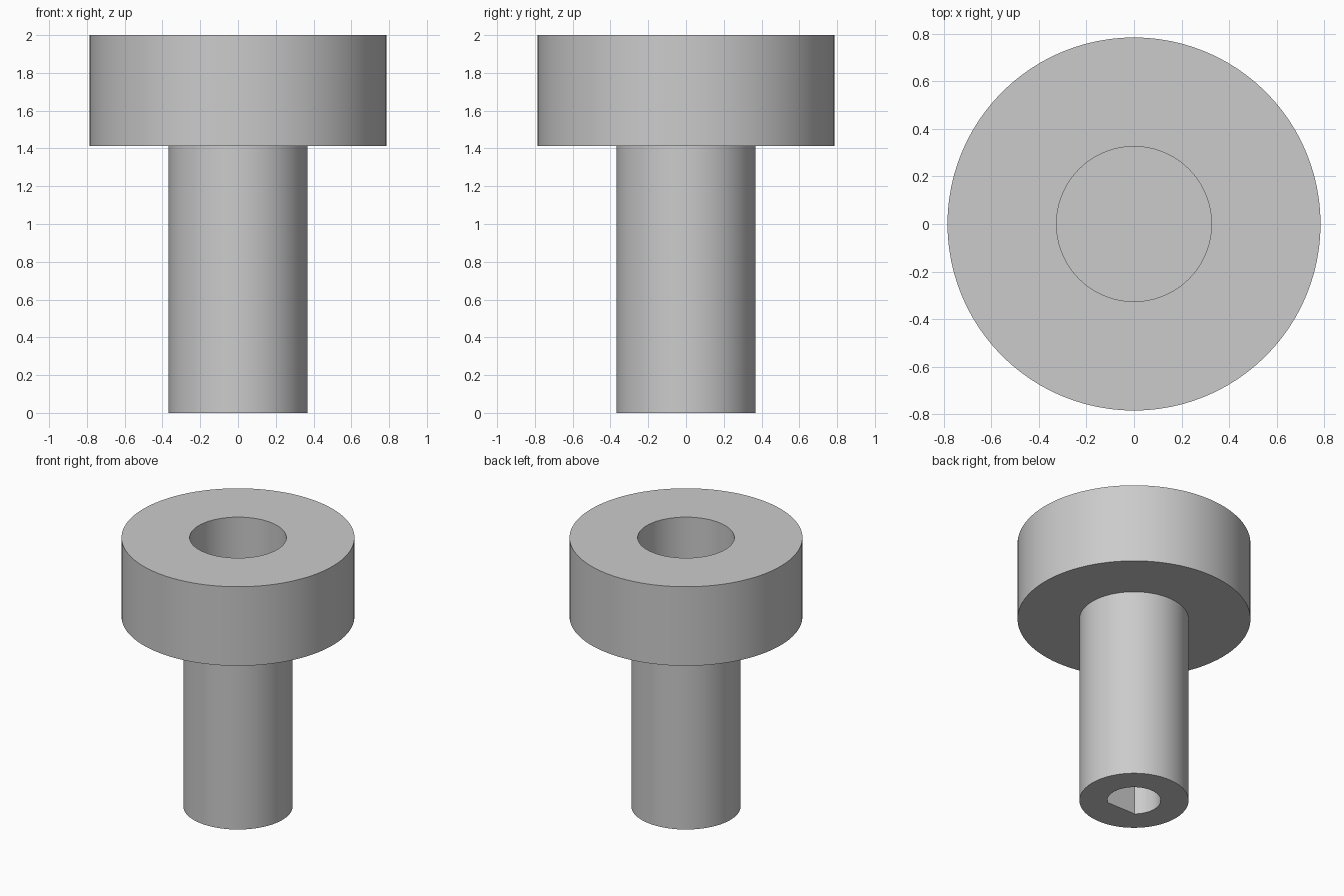
import bpy, bmesh, math

cube = bpy.data.objects.get("Cube")
if cube:
    bpy.data.objects.remove(cube, do_unlink=True)

SEGMENTS = 96

grey = bpy.data.materials.new("plain grey")
grey.use_nodes = True
colour = (0.6, 0.6, 0.6, 1)
grey.diffuse_color = colour
grey.node_tree.nodes["Principled BSDF"].inputs["Base Color"].default_value = colour


def finish(bm, name):
    """Clean up a bmesh and turn it into an object."""
    bmesh.ops.remove_doubles(bm, verts=bm.verts, dist=0.0005)
    bmesh.ops.recalc_face_normals(bm, faces=bm.faces)
    mesh = bpy.data.meshes.new(name)
    bm.to_mesh(mesh)
    bm.free()
    mesh.materials.append(grey)
    obj = bpy.data.objects.new(name, mesh)
    bpy.context.collection.objects.link(obj)
    return obj


def lathe(name, profile):
    """Spin an (r, z) profile around the z axis."""
    bm = bmesh.new()
    verts = [bm.verts.new((r, 0, z)) for r, z in profile]
    edges = [bm.edges.new(pair) for pair in zip(verts, verts[1:])]
    bmesh.ops.spin(bm, geom=verts + edges, cent=(0, 0, 0), axis=(0, 0, 1),
                   angle=math.tau, steps=SEGMENTS, use_merge=True)
    return finish(bm, name)


def d_prism(name, radius, flat, bottom, top):
    """Round bar with one flat side facing the front."""
    start = -math.asin(flat / radius)
    sweep = math.pi - 2 * start
    bm = bmesh.new()
    ring = []
    for i in range(SEGMENTS + 1):
        a = start + sweep * i / SEGMENTS
        ring.append(bm.verts.new((radius * math.cos(a), radius * math.sin(a), bottom)))
    face = bm.faces.new(ring)
    top_part = bmesh.ops.extrude_face_region(bm, geom=[face])["geom"]
    bmesh.ops.translate(bm, vec=(0, 0, top - bottom),
                        verts=[v for v in top_part if isinstance(v, bmesh.types.BMVert)])
    return finish(bm, name)


# Stem, wide head and round recess in the head's top
knob = lathe("knob_body", [(0, 0), (0.368, 0), (0.368, 1.412), (0.785, 1.412),
                           (0.785, 2), (0.326, 2), (0.326, 1.5), (0, 1.5)])

# D-shaped shaft socket in the bottom of the stem
cutter = d_prism("shaft_socket_cutter", 0.18, 0.135, -0.1, 0.9)
cutter.hide_render = True
cut = knob.modifiers.new("shaft_socket", "BOOLEAN")
cut.operation = "DIFFERENCE"
cut.solver = "EXACT"
cut.object = cutter

bpy.ops.object.select_all(action="DESELECT")
knob.select_set(True)
bpy.context.view_layer.objects.active = knob
bpy.ops.object.modifier_apply(modifier=cut.name)
bpy.data.objects.remove(cutter, do_unlink=True)
bpy.ops.object.shade_smooth_by_angle(angle=math.radians(30))
